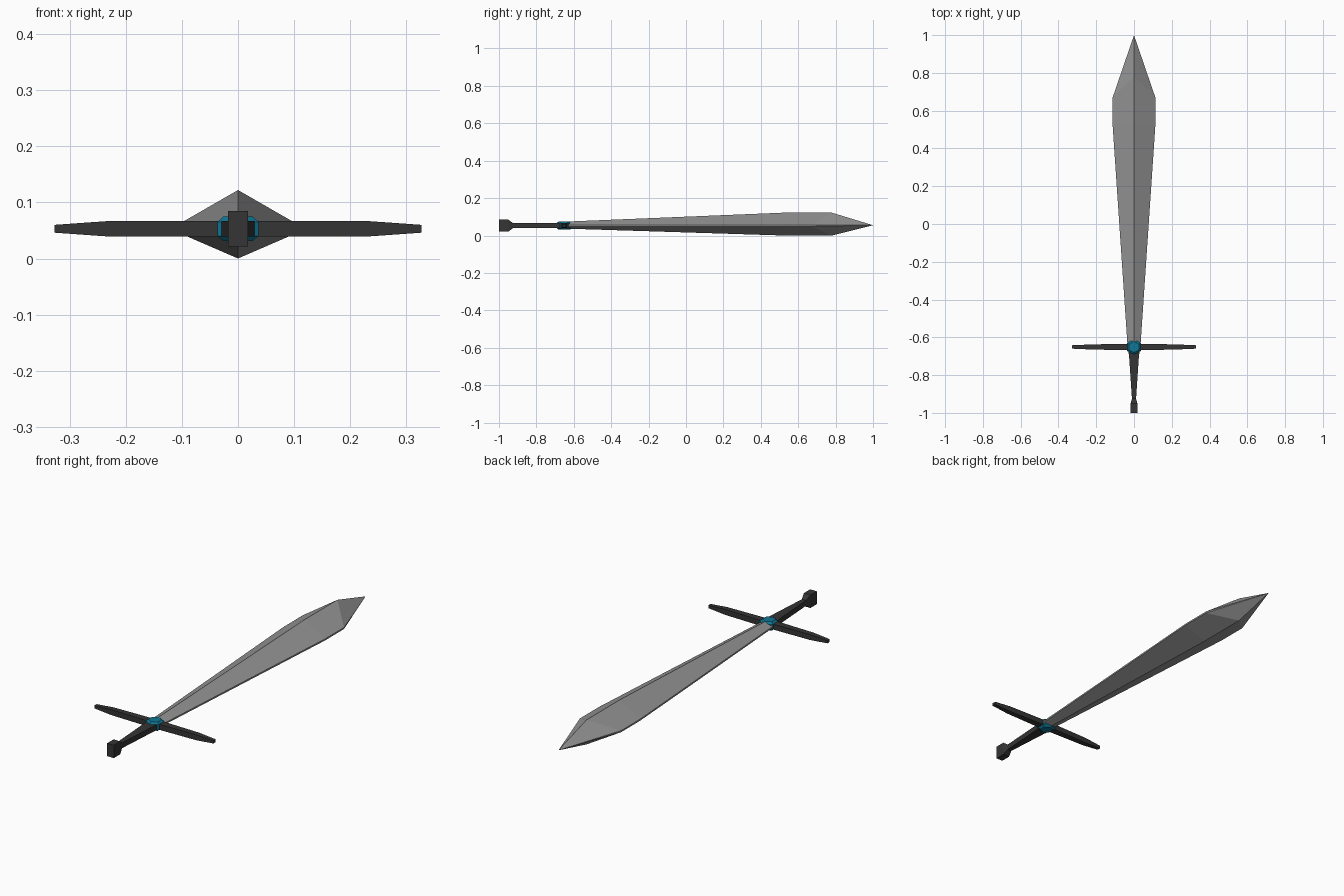
import bpy, bmesh, math

if "Cube" in bpy.data.objects:
    bpy.data.objects.remove(bpy.data.objects["Cube"])

ZC = 0.053


def material(name, color):
    m = bpy.data.materials.new(name)
    m.diffuse_color = (*color, 1)
    m.use_nodes = True
    m.node_tree.nodes["Principled BSDF"].inputs["Base Color"].default_value = m.diffuse_color
    return m


def loft(name, rings, mat):
    """Skin a list of equal-length point rings and cap both ends."""
    bm = bmesh.new()
    loops = [[bm.verts.new(p) for p in ring] for ring in rings]
    n = len(loops[0])
    for a, b in zip(loops, loops[1:]):
        for i in range(n):
            j = (i + 1) % n
            bm.faces.new((a[i], a[j], b[j], b[i]))
    bm.faces.new(loops[0])
    bm.faces.new(loops[-1])
    bmesh.ops.remove_doubles(bm, verts=bm.verts, dist=1e-5)
    bmesh.ops.recalc_face_normals(bm, faces=bm.faces)
    mesh = bpy.data.meshes.new(name)
    bm.to_mesh(mesh)
    bm.free()
    mesh.materials.append(mat)
    ob = bpy.data.objects.new(name, mesh)
    bpy.context.collection.objects.link(ob)
    return ob


steel = material("steel", (0.3, 0.3, 0.3))
dark = material("dark_metal", (0.035, 0.035, 0.035))
blue = material("blue_gem", (0.005, 0.18, 0.3))


# Blade: diamond section with thin blunt edges, ridge running past the shoulders
def blade_ring(y_edge, y_ridge, w, top, bottom, t, z=ZC):
    return [(-w, y_edge, z - t), (0, y_ridge, bottom), (w, y_edge, z - t),
            (w, y_edge, z + t), (0, y_ridge, top), (-w, y_edge, z + t)]


loft("blade", [
    blade_ring(-0.65, -0.65, 0.034, 0.074, 0.037, 0.004),
    blade_ring(0.52, 0.52, 0.113, 0.122, 0.0, 0.004),
    blade_ring(0.67, 0.78, 0.113, 0.122, 0.0, 0.004),
    blade_ring(1.0, 1.0, 0.0, 0.055, 0.055, 0.0, 0.055),
], steel)


# Crossguard: rectangular bar tapering toward both ends
def bar_ring(x, hy, hz):
    return [(x, -0.651 + a * hy, ZC + b * hz)
            for a, b in ((-1, -1), (1, -1), (1, 1), (-1, 1))]


half = [(0.327, 0.009, 0.007), (0.235, 0.013, 0.0135), (0.06, 0.017, 0.0135)]
loft("crossguard", [bar_ring(-x, a, b) for x, a, b in half]
     + [bar_ring(x, a, b) for x, a, b in reversed(half)], dark)


# Grip and pommel: rectangular section along y
def grip_ring(y, hx, hz):
    return [(a * hx, y, ZC + b * hz)
            for a, b in ((-1, -1), (1, -1), (1, 1), (-1, 1))]


loft("grip", [grip_ring(-0.64, 0.035, 0.0135), grip_ring(-0.70, 0.026, 0.0135),
              grip_ring(-0.925, 0.011, 0.0135)], dark)
loft("pommel", [grip_ring(-0.925, 0.011, 0.0135), grip_ring(-0.95, 0.018, 0.032),
                grip_ring(-1.0, 0.018, 0.032)], dark)


# Gem: six-sided stone through the guard, showing on both faces
def hex_ring(z, r):
    return [(r * math.sin(k * math.pi / 3), -0.651 + r * math.cos(k * math.pi / 3), z)
            for k in range(6)]


loft("gem", [hex_ring(ZC - 0.022, 0.03), hex_ring(ZC - 0.0125, 0.042),
             hex_ring(ZC + 0.0125, 0.042), hex_ring(ZC + 0.022, 0.03)], blue)
